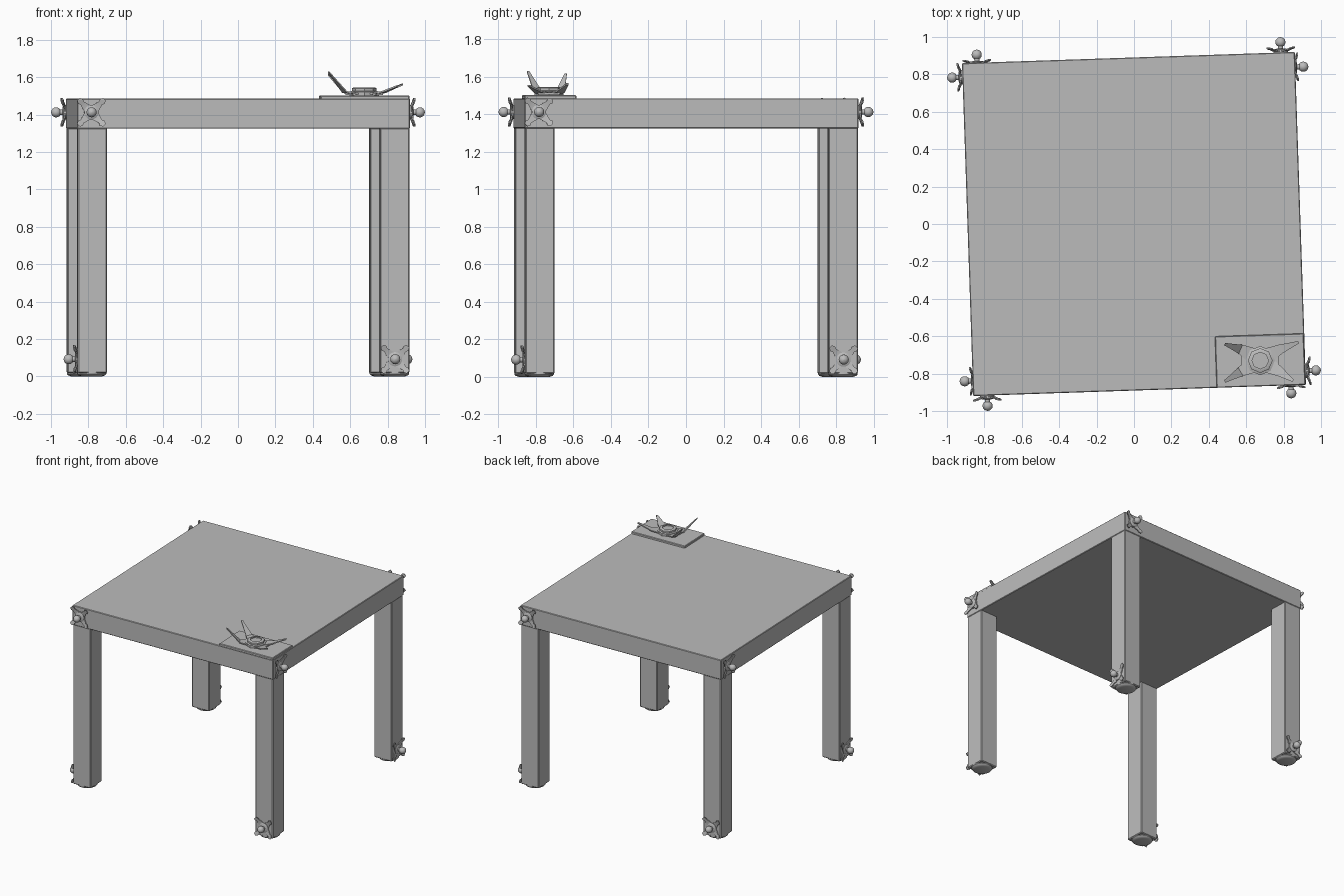
import bpy, bmesh, math
from mathutils import Matrix, Vector

if "Cube" in bpy.data.objects:
    bpy.data.objects.remove(bpy.data.objects["Cube"])

TURN = Matrix.Rotation(math.radians(1.93), 4, 'Z')   # whole table sits slightly turned
HALF = 0.89                                          # half width of the top
LEG = 0.16

grey = bpy.data.materials.new("plain grey")
grey.diffuse_color = (0.5, 0.5, 0.5, 1)
grey.use_nodes = True
grey.node_tree.nodes["Principled BSDF"].inputs["Base Color"].default_value = grey.diffuse_color


def finish(bm, name, matrix=Matrix(), smooth=False):
    bmesh.ops.recalc_face_normals(bm, faces=bm.faces)
    me = bpy.data.meshes.new(name)
    bm.to_mesh(me)
    bm.free()
    me.materials.append(grey)
    ob = bpy.data.objects.new(name, me)
    bpy.context.collection.objects.link(ob)
    ob.matrix_world = matrix
    if smooth:
        bpy.ops.object.select_all(action='DESELECT')
        ob.select_set(True)
        bpy.context.view_layer.objects.active = ob
        bpy.ops.object.shade_smooth_by_angle(angle=math.radians(35))
    return ob


def box(bm, lo, hi):
    lo, hi = Vector(lo), Vector(hi)
    m = Matrix.Translation((lo + hi) / 2) @ Matrix.Diagonal((*(hi - lo), 1))
    bmesh.ops.create_cube(bm, size=1, matrix=m)


def block(name, lo, hi, bevel=0.004, matrix=TURN):
    bm = bmesh.new()
    box(bm, lo, hi)
    bmesh.ops.bevel(bm, geom=bm.edges[:], offset=bevel, segments=1, affect='EDGES')
    return finish(bm, name, matrix)


def revolve(bm, profile, sides, centre=(0, 0)):
    """Turn a (radius, height) profile into a closed solid about z."""
    rings = []
    for r, z in profile:
        rings.append([bm.verts.new((centre[0] + r * math.cos(2 * math.pi * i / sides),
                                    centre[1] + r * math.sin(2 * math.pi * i / sides), z))
                      for i in range(sides)])
    for a, b in zip(rings, rings[1:]):
        for i in range(sides):
            j = (i + 1) % sides
            bm.faces.new((a[i], a[j], b[j], b[i]))
    bm.faces.new(rings[0][::-1])
    bm.faces.new(rings[-1])


def arm(bm, path, widths, thick):
    """Thin tapering strip that follows a path."""
    path = [Vector(p) for p in path]
    d = path[-1] - path[0]
    side = Vector((-d.y, d.x, 0)).normalized()
    rings = []
    for p, w in zip(path, widths):
        up = Vector((0, 0, thick))
        rings.append([bm.verts.new(v) for v in
                      (p - side * w, p + side * w, p + side * w + up, p - side * w + up)])
    for a, b in zip(rings, rings[1:]):
        for i in range(4):
            j = (i + 1) % 4
            bm.faces.new((a[i], a[j], b[j], b[i]))
    bm.faces.new(rings[0][::-1])
    bm.faces.new(rings[-1])


def knob_bracket(name, matrix):
    """Four-armed clip with a round-ended knob, facing local +z."""
    bm = bmesh.new()
    for k in range(4):
        a = math.radians(45 + 90 * k)
        path = [(r * math.cos(a), r * math.sin(a), z) for r, z in
                ((0, 0.006), (0.035, 0.006), (0.07, 0.014), (0.082, 0.018), (0.098, 0.022))]
        arm(bm, path, (0.03, 0.022, 0.012, 0.018, 0.010), 0.007)
    ball = [(0.027 * math.cos(t), 0.055 + 0.027 * math.sin(t))
            for t in (math.radians(d) for d in range(-50, 90, 15))]
    revolve(bm, [(0.038, 0), (0.038, 0.016), (0.03, 0.02), (0.014, 0.022), (0.014, 0.034)]
            + ball + [(0.002, 0.082)], 20)
    finish(bm, name, matrix, True)


# Table top slab
block("table_top", (-HALF, -HALF, 1.325), (HALF, HALF, 1.485))

# Four legs with round feet, and two brackets on every side
for k in range(4):
    quarter = TURN @ Matrix.Rotation(math.radians(90 * k), 4, 'Z')
    block(f"leg_{k}", (HALF - LEG, -HALF + 0.003, 0.018), (HALF - 0.003, -HALF + LEG, 1.33),
          0.006, quarter)
    bm = bmesh.new()
    c = HALF - LEG / 2
    revolve(bm, [(0.055, 0), (0.072, 0.006), (0.078, 0.013), (0.078, 0.03)], 24, (c, -c))
    finish(bm, f"foot_{k}", quarter, True)
    face_out = Matrix.Rotation(math.radians(90), 4, 'X')
    knob_bracket(f"upper_bracket_{k}",
                 quarter @ Matrix.Translation((-0.815, -HALF, 1.412)) @ face_out)
    knob_bracket(f"lower_bracket_{k}",
                 quarter @ Matrix.Translation((0.81, -HALF + 0.012, 0.092)) @ face_out)

# Base plate on the front right corner of the top
block("corner_plate", (0.412, -HALF, 1.48), (HALF - 0.003, -0.615, 1.502))

# Splayed holder standing on the plate
bm = bmesh.new()
box(bm, (-0.10, -0.058, 0.004), (0.10, 0.058, 0.014))
tips = ((-0.19, 0.088, 0.105), (0.205, 0.098, 0.055),
        (0.175, -0.108, 0.045), (-0.19, -0.112, 0.12))
for x, y, z in tips:
    sx, sy = math.copysign(1, x), math.copysign(1, y)
    start = Vector((sx * 0.05, sy * 0.03, 0.005))
    bend = Vector((sx * 0.105, sy * 0.06, 0.014))
    tip = Vector((x, y, z))
    arm(bm, [start, bend, bend.lerp(tip, 0.6), tip], (0.04, 0.026, 0.014, 0.007), 0.009)
revolve(bm, [(0.078, 0), (0.078, 0.02), (0.066, 0.024), (0.066, 0.038), (0.056, 0.043),
             (0.044, 0.043), (0.044, 0.034)], 8)
finish(bm, "splayed_holder", Matrix.Translation((0.675, -0.73, 1.502)), True)
